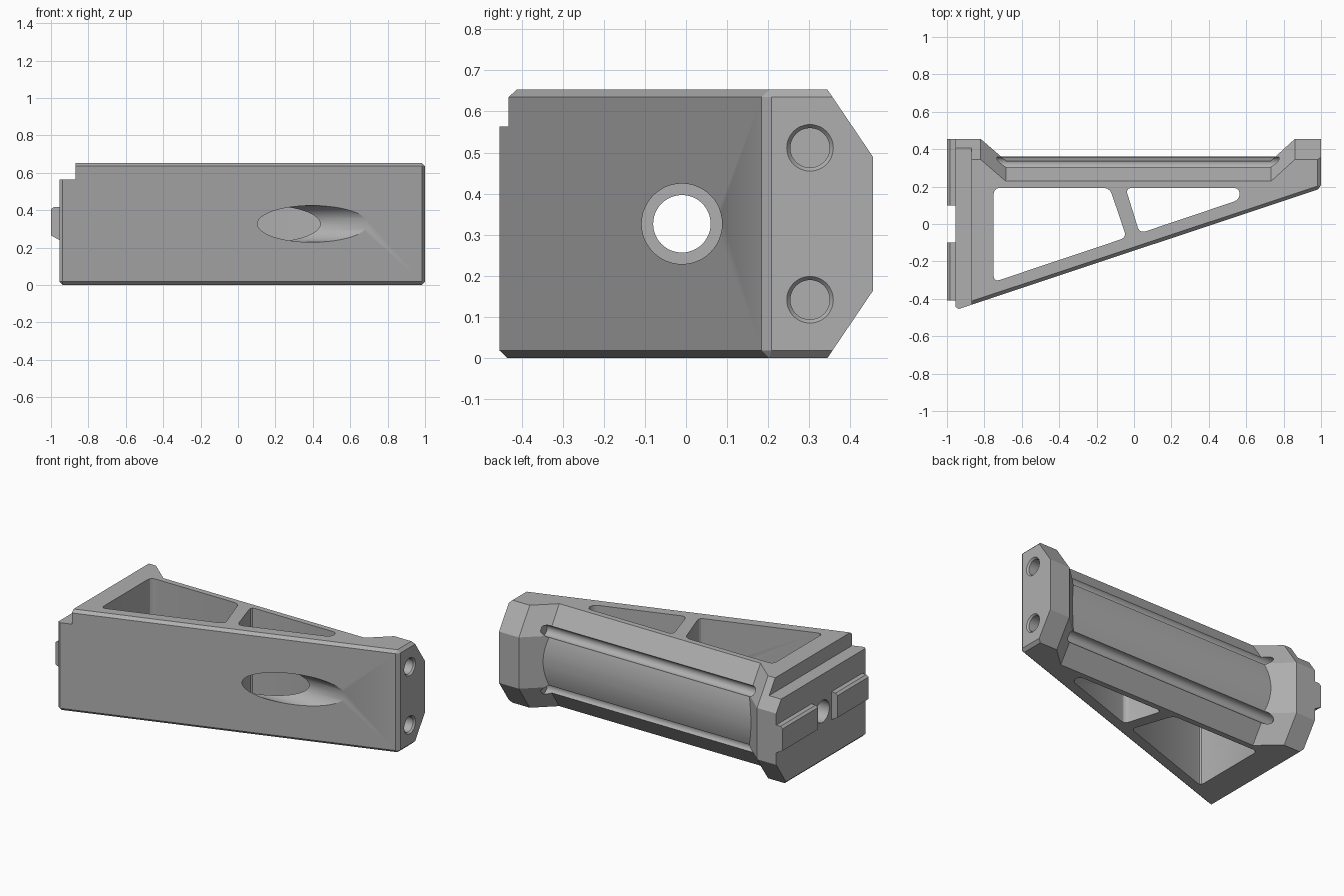
import bpy, bmesh, math
from mathutils import Matrix, Vector

if "Cube" in bpy.data.objects:
    bpy.data.objects.remove(bpy.data.objects["Cube"])

grey = bpy.data.materials.new("machined_grey")
grey.use_nodes = True
COLOUR = (0.43, 0.43, 0.43, 1)
grey.diffuse_color = COLOUR
grey.node_tree.nodes["Principled BSDF"].inputs["Base Color"].default_value = COLOUR

TOP = 0.653
MID = TOP / 2


def finish(bm, name):
    bmesh.ops.recalc_face_normals(bm, faces=bm.faces)
    mesh = bpy.data.meshes.new(name)
    bm.to_mesh(mesh)
    bm.free()
    mesh.materials.append(grey)
    obj = bpy.data.objects.new(name, mesh)
    bpy.context.collection.objects.link(obj)
    return obj


def loft(name, rings, bevel=0, bevel_upright=0, segments=3):
    """Skin a closed solid over rings that share one point count."""
    bm = bmesh.new()
    loops = [[bm.verts.new(p) for p in ring] for ring in rings]
    n = len(loops[0])
    bm.faces.new(loops[0])
    bm.faces.new(loops[-1])
    for a, b in zip(loops, loops[1:]):
        for i in range(n):
            j = (i + 1) % n
            bm.faces.new((a[i], a[j], b[j], b[i]))
    if bevel_upright:
        up = [e for e in bm.edges
              if abs((e.verts[0].co - e.verts[1].co).normalized().z) > 0.9]
        bmesh.ops.bevel(bm, geom=up, offset=bevel_upright, segments=segments,
                        profile=0.5, affect='EDGES')
    if bevel:
        bmesh.ops.bevel(bm, geom=bm.edges[:], offset=bevel, segments=1,
                        profile=0.5, affect='EDGES')
    return finish(bm, name)


def plan_prism(name, outline, z0, z1, **kw):
    return loft(name, [[(x, y, z) for x, y in outline] for z in (z0, z1)], **kw)


def x_cylinder(name, x0, x1, y, z, r0, r1=None, sides=48):
    bm = bmesh.new()
    place = Matrix.Translation(((x0 + x1) / 2, y, z)) @ Matrix.Rotation(math.pi / 2, 4, 'Y')
    bmesh.ops.create_cone(bm, cap_ends=True, segments=sides, radius1=r0,
                          radius2=r1 or r0, depth=x1 - x0, matrix=place)
    return finish(bm, name)


def combine(target, other, operation):
    mod = target.modifiers.new("combine", 'BOOLEAN')
    mod.operation, mod.object, mod.solver = operation, other, 'EXACT'
    bpy.ops.object.select_all(action='DESELECT')
    bpy.context.view_layer.objects.active = target
    target.select_set(True)
    bpy.ops.object.modifier_apply(modifier=mod.name)
    bpy.data.objects.remove(other)


def mirrored(half):
    """Close a section from its upper half, mirrored about mid height."""
    return half + [(y, TOP - z) for y, z in reversed(half)]


def section(half, x, shift=0, front=-0.7):
    return [(x, y + (shift if y > front else 0), z) for y, z in mirrored(half)]


# Handle section: sloped edges and a gently bulging back
handle = [(-0.7, 0.753), (0.162, 0.753), (0.325, 0.51)]
for i in range(1, 9):
    t = 1 - i / 9
    handle.append((0.36 - 0.035 * t * t, MID + (0.51 - MID) * t))
body = loft("bracket_body", [section(handle, -0.9), section(handle, 0.9)])

# End flanges with chamfered corners, sloping down into the handle
flange = [(-0.7, 0.753), (0.277, 0.753), (0.455, 0.49)]
for outer, shoulder, foot in ((-1.1, -0.82, -0.64), (1.1, 0.86, 0.69)):
    end = loft("flange", [section(flange, outer), section(flange, shoulder),
                          section(flange, foot, -0.155)])
    combine(body, end, 'UNION')

# Trim to the wedge-shaped plan with its eased front edges
wedge = [(-0.955, 0.7), (-0.955, -0.46), (1, 0.19), (1, 0.7)]
combine(body, plan_prism("plan", wedge, 0, TOP, bevel=0.018), 'INTERSECT')

# Two rounded lightening pockets with a rib between
pockets = ([(-0.75, 0.193), (-0.13, 0.193), (-0.04, -0.072), (-0.75, -0.31)],
           [(-0.045, 0.193), (0.565, 0.193), (0.565, 0.13), (0.03, -0.05)])
for outline in pockets:
    combine(body, plan_prism("pocket", outline, -0.2, 0.9, bevel_upright=0.03), 'DIFFERENCE')

# Ledge along the top of the left end
step = [(-1.2, -0.8), (-0.87, -0.8), (-0.87, 0.8), (-1.2, 0.8)]
combine(body, plan_prism("ledge", step, 0.563, 0.9), 'DIFFERENCE')

# Long bore: wide through the sloping wall and rib, narrow through the end wall
combine(body, x_cylinder("wide_bore", -0.5, 1.2, -0.01, MID, 0.098), 'DIFFERENCE')
combine(body, x_cylinder("narrow_bore", -1.2, -0.4, -0.01, MID, 0.07), 'DIFFERENCE')

# Back grooves and countersunk bolt holes, upper and lower
for side in (-1, 1):
    z = MID + side * 0.185
    combine(body, x_cylinder("groove", -0.775, 0.775, 0.325, z, 0.034, sides=32), 'DIFFERENCE')
    combine(body, x_cylinder("bolt_hole", 0.825, 1.1, 0.302, z, 0.048), 'DIFFERENCE')
    combine(body, x_cylinder("countersink", 0.987, 1.004, 0.302, z, 0.046, 0.06), 'DIFFERENCE')

# Locating rails on the left end
rails = []
for name, y0, y1 in (("back_rail", 0.1, 0.455), ("front_rail", -0.41, -0.1)):
    rail = [(-0.94, 0.24), (-0.955, 0.24), (-1, 0.265),
            (-1, 0.405), (-0.985, 0.417), (-0.94, 0.417)]
    rails.append(loft(name, [[(x, y, z) for x, z in rail] for y in (y0, y1)]))

bpy.ops.object.select_all(action='DESELECT')
bpy.context.view_layer.objects.active = body
body.select_set(True)
bpy.ops.object.shade_smooth_by_angle(angle=math.radians(25))
